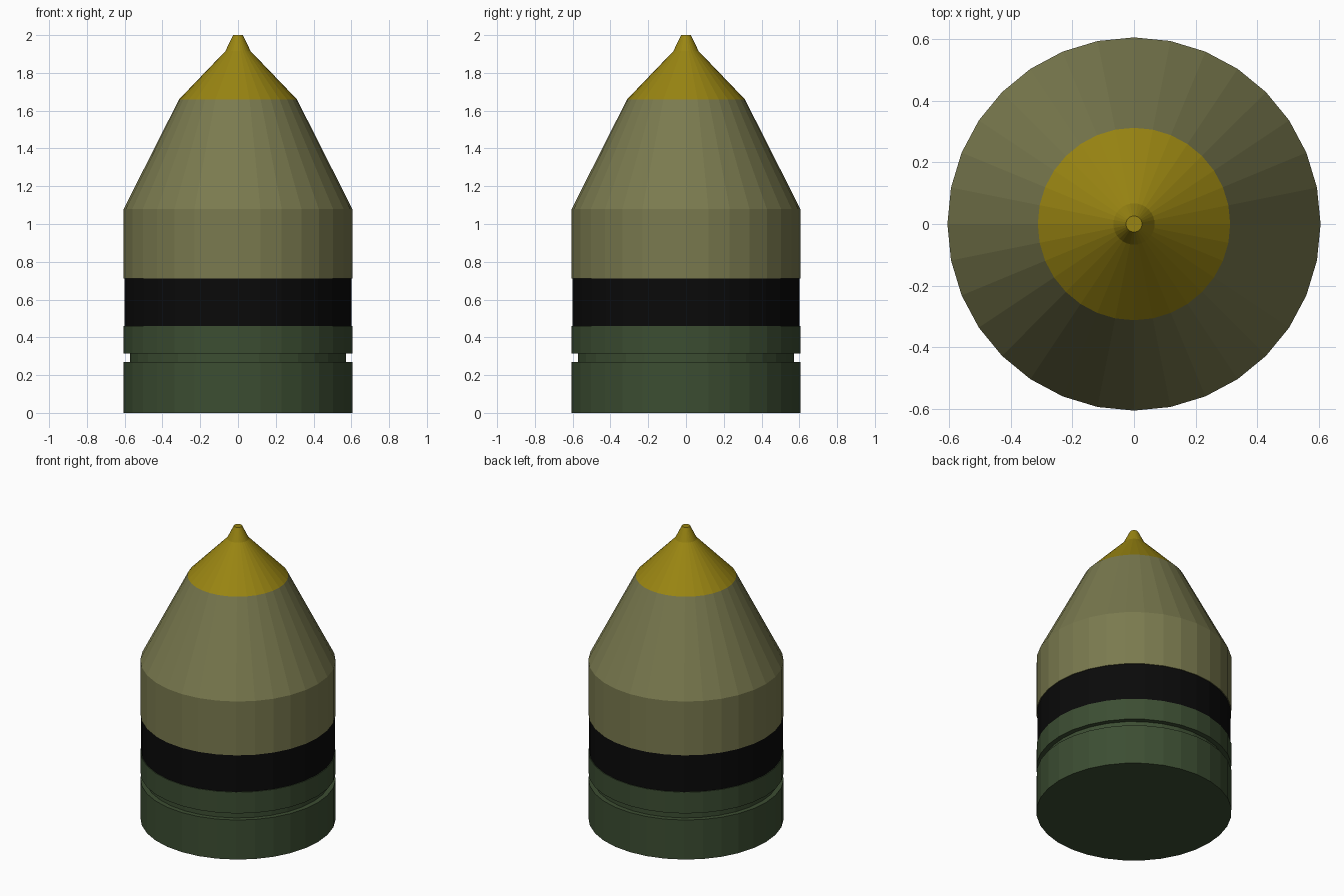
import bpy, bmesh, math

if "Cube" in bpy.data.objects:
    bpy.data.objects.remove(bpy.data.objects["Cube"])

SIDES = 32


def material(name, rgb):
    m = bpy.data.materials.new(name)
    m.diffuse_color = (*rgb, 1)
    m.use_nodes = True
    m.node_tree.nodes["Principled BSDF"].inputs["Base Color"].default_value = m.diffuse_color
    return m


def lathe(name, profile, mat, cap_bottom=False, cap_top=False):
    """Revolve a (radius, height) profile, bottom to top, around z."""
    bm = bmesh.new()
    rings = []
    for r, z in profile:
        rings.append([bm.verts.new((r * math.cos(2 * math.pi * i / SIDES),
                                    r * math.sin(2 * math.pi * i / SIDES), z))
                      for i in range(SIDES)])
    for a, b in zip(rings, rings[1:]):
        for i in range(SIDES):
            j = (i + 1) % SIDES
            bm.faces.new((a[i], a[j], b[j], b[i]))
    if cap_bottom:
        bm.faces.new(rings[0][::-1])
    if cap_top:
        bm.faces.new(rings[-1])
    mesh = bpy.data.meshes.new(name)
    bm.to_mesh(mesh)
    bm.free()
    mesh.materials.append(mat)
    obj = bpy.data.objects.new(name, mesh)
    bpy.context.collection.objects.link(obj)
    return obj


green = material("green_paint", (0.045, 0.075, 0.032))
black = material("black_band", (0.003, 0.003, 0.003))
olive = material("olive_paint", (0.195, 0.195, 0.078))
yellow = material("yellow_paint", (0.32, 0.235, 0.006))

# Casing base with its extraction groove
lathe("casing_base", [(0.605, 0), (0.605, 0.27), (0.573, 0.27), (0.573, 0.315),
                      (0.605, 0.315), (0.605, 0.46), (0.6, 0.46)], green, cap_bottom=True)
# Slightly recessed driving band
lathe("driving_band", [(0.6, 0.46), (0.6, 0.712)], black)
# Straight body and tapered shoulder
lathe("shell_body", [(0.6, 0.712), (0.605, 0.712), (0.605, 1.08), (0.312, 1.66)], olive)
# Nose cone with blunt tip
lathe("nose_cone", [(0.312, 1.66), (0.067, 1.915), (0.026, 2.0)], yellow, cap_top=True)
